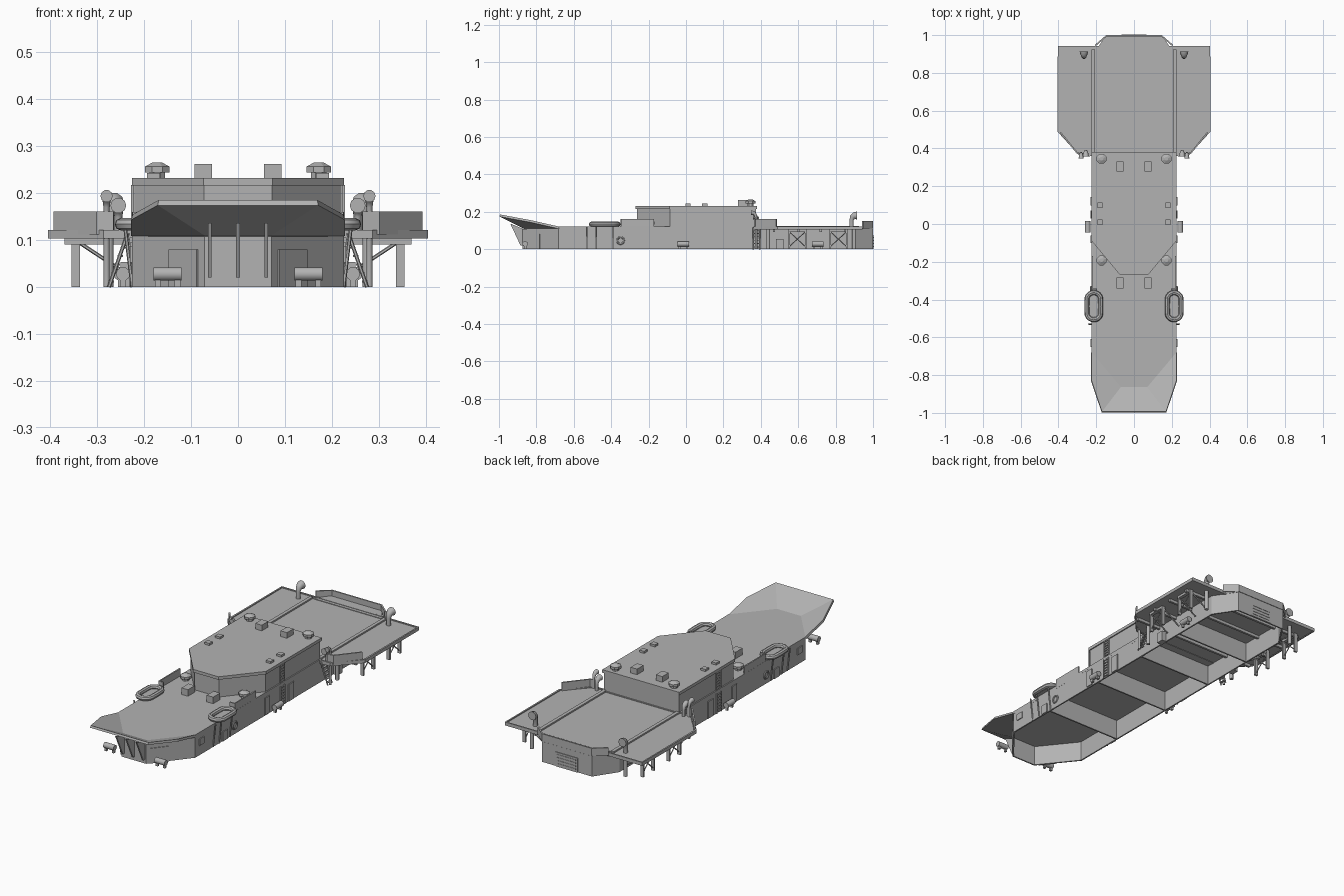
import bpy, bmesh, math
from mathutils import Vector

if "Cube" in bpy.data.objects:
    bpy.data.objects.remove(bpy.data.objects["Cube"])

grey = bpy.data.materials.new("deck_grey")
grey.use_nodes = True
COLOUR = (0.45, 0.45, 0.45, 1)
grey.diffuse_color = COLOUR
grey.node_tree.nodes["Principled BSDF"].inputs["Base Color"].default_value = COLOUR


def mesh(name, verts, faces, thick=0.0, smooth=False):
    me = bpy.data.meshes.new(name)
    me.from_pydata(verts, [], faces)
    bm = bmesh.new()
    bm.from_mesh(me)
    bmesh.ops.recalc_face_normals(bm, faces=bm.faces)
    bm.to_mesh(me)
    bm.free()
    ob = bpy.data.objects.new(name, me)
    bpy.context.collection.objects.link(ob)
    me.materials.append(grey)
    if thick:
        mod = ob.modifiers.new("thickness", "SOLIDIFY")
        mod.thickness, mod.offset = thick, 0
    if smooth:
        bpy.ops.object.select_all(action="DESELECT")
        ob.select_set(True)
        bpy.context.view_layer.objects.active = ob
        bpy.ops.object.shade_smooth_by_angle(angle=math.radians(40))
    return ob


def prism(name, pts, z0, z1, caps=True, thick=0.0):
    n = len(pts)
    verts = [(x, y, z) for z in (z0, z1) for x, y in pts]
    faces = [(i, (i + 1) % n, n + (i + 1) % n, n + i) for i in range(n)]
    if caps:
        faces += [tuple(range(n)), tuple(range(n, 2 * n))]
    return mesh(name, verts, faces, thick)


def wall(name, pts, z0, z1, thick=0.008):
    n = len(pts)
    verts = [(x, y, z) for z in (z0, z1) for x, y in pts]
    return mesh(name, verts, [(i, i + 1, n + i + 1, n + i) for i in range(n - 1)], thick)


def box(name, c, size):
    x, y, z = c
    a, b, h = size[0] / 2, size[1] / 2, size[2] / 2
    return prism(name, [(x - a, y - b), (x + a, y - b), (x + a, y + b), (x - a, y + b)], z - h, z + h)


def loft(name, rings, smooth=True):
    n = len(rings[0])
    faces = [(k * n + i, k * n + (i + 1) % n, (k + 1) * n + (i + 1) % n, (k + 1) * n + i)
             for k in range(len(rings) - 1) for i in range(n)]
    faces += [tuple(range(n)), tuple(range((len(rings) - 1) * n, len(rings) * n))]
    return mesh(name, [v for r in rings for v in r], faces, smooth=smooth)


def tube(name, path, radii, sides=10, smooth=True):
    """Round tube through a path, with one radius per point."""
    path = [Vector(p) for p in path]
    if not isinstance(radii, (list, tuple)):
        radii = [radii] * len(path)
    rings = []
    for i, p in enumerate(path):
        t = (path[min(i + 1, len(path) - 1)] - path[max(i - 1, 0)]).normalized()
        u = t.cross(Vector((1, 0, 0)) if abs(t.x) < 0.9 else Vector((0, 1, 0))).normalized()
        v = t.cross(u)
        rings.append([p + radii[i] * (u * math.cos(a) + v * math.sin(a))
                      for a in [math.tau * (j + 0.5) / sides for j in range(sides)]])
    return loft(name, rings, smooth)


def stadium_ring(name, c, rx, ry, r, axis="z"):
    """Closed rounded ring, lying flat or facing sideways."""
    verts, n, m = [], 24, 8
    for i in range(n):
        a = math.tau * i / n
        ca, sa = math.cos(a), math.sin(a)
        straight = (ry - rx) * (1 if sa > 0.01 else -1 if sa < -0.01 else 0)
        for j in range(m):
            b = math.tau * j / m
            q = rx + r * math.cos(b)
            p = (q * ca, q * sa + straight, r * math.sin(b))
            if axis == "x":
                p = (p[2], p[0], p[1])
            verts.append(tuple(c[k] + p[k] for k in range(3)))
    faces = [(i * m + j, i * m + (j + 1) % m, (i + 1) % n * m + (j + 1) % m, (i + 1) % n * m + j)
             for i in range(n) for j in range(m)]
    return mesh(name, verts, faces, smooth=True)


def both(half):
    """Mirror a half outline, given front to back, across x = 0."""
    return [(x, y) for x, y in half] + [(-x, y) for x, y in reversed(half)]


def ladder(name, x, y, z0, z1, width=0.036):
    for d in (-width / 2, width / 2):
        box(name + "_rail", (x, y + d, (z0 + z1) / 2), (0.006, 0.005, z1 - z0))
    for i in range(7):
        box(name + "_rung", (x, y, z0 + (i + 0.5) * (z1 - z0) / 7), (0.005, width, 0.004))


# Lower house, open underneath, with cross bulkheads
HULL = both([(0.07, -0.87), (0.222, -0.68), (0.222, 0.88), (0.145, 0.995)])
prism("lower_house_wall", HULL, 0, 0.108, caps=False, thick=0.008)
for y in (-0.4, -0.02, 0.32, 0.62):
    box("bulkhead", (0, y, 0.054), (0.436, 0.008, 0.108))

# Decks
prism("fore_deck", both([(0.07, -0.865), (0.226, -0.68), (0.226, 0.38)]), 0.106, 0.121)
DECK = both([(0.285, 0.365), (0.4, 0.49), (0.4, 0.94)])
prism("aft_deck", DECK, 0.106, 0.117)
prism("deck_edge", DECK, 0.104, 0.122, caps=False, thick=0.01)
prism("stern_deck", both([(0.2, 0.92), (0.15, 0.998)]), 0.106, 0.12)
wall("stern_bulwark", [(0.205, 0.945), (0.145, 0.997), (-0.145, 0.997), (-0.205, 0.945)], 0.11, 0.15)
for y in (0.47, 0.6, 0.72, 0.85):
    box("deck_beam", (0, y, 0.099), (0.74, 0.012, 0.016))

# Bow flare with triangular brackets below
inner = [(-0.226, -0.68, 0.115), (-0.07, -0.865, 0.115), (0.07, -0.865, 0.115), (0.226, -0.68, 0.115)]
outer = [(-0.226, -0.83, 0.149), (-0.17, -0.996, 0.18), (0.17, -0.996, 0.18), (0.226, -0.83, 0.149)]
mesh("bow_flare", inner + outer, [(i, i + 1, i + 5, i + 4) for i in range(3)], 0.012)
for x in (-0.06, 0, 0.06):
    mesh("flare_bracket", [(x, -0.87, 0.02), (x, -0.885, 0.02), (x, -0.94, 0.137), (x, -0.87, 0.108)],
         [(0, 1, 2, 3)], 0.008)

# Upper house and roof
UPPER = [(0.072, -0.262), (0.22, -0.085), (0.22, 0.375)]
prism("upper_house", both(UPPER), 0.115, 0.218)
prism("upper_roof", both([(0.074, -0.27), (0.226, -0.088), (0.226, 0.38)]), 0.216, 0.232)

# Stern door with slats
box("stern_door_frame", (0, 0.999, 0.038), (0.13, 0.006, 0.076))
for i in range(4):
    box("stern_door_slat", (0, 1.0, 0.015 + i * 0.016), (0.11, 0.008, 0.006))


def mushroom(x, y, z):
    tube("vent_stem", [(x, y, z), (x, y, z + 0.02)], 0.018, 8, False)
    tube("vent_cap", [(x, y, z + 0.012), (x, y, z + 0.025), (x, y, z + 0.034)], [0.028, 0.028, 0.01], 8, False)


def cowl(x, y, z, top, r, face):
    """Pipe vent with a flared mouth facing along y."""
    path = [(x, y, z), (x, y, top - 0.03), (x, y + face * 0.005, top - 0.014),
            (x, y + face * 0.014, top - 0.006), (x, y + face * 0.028, top - 0.006)]
    tube("cowl_vent", path, [r * 0.6, r * 0.6, r * 0.8, r, r * 1.2])


def roller(x, y, along):
    d = Vector((0.03, 0, 0)) if along == "x" else Vector((0, 0.03, 0))
    c = Vector((x, y, 0.028))
    tube("roller", [c - d, c + d], 0.015)
    for k in (-0.7, 0.7):
        p = c + d * k
        box("roller_leg", (p.x, p.y, 0.012), (0.012, 0.012, 0.024))


for s in (-1, 1):
    # Deck and roof fittings
    mushroom(s * 0.172, 0.345, 0.232)
    mushroom(s * 0.172, -0.193, 0.121)
    box("roof_locker", (s * 0.074, 0.305, 0.246), (0.038, 0.054, 0.032))
    box("fore_locker", (s * 0.074, -0.312, 0.138), (0.038, 0.058, 0.036))
    for y in (0.1, 0.01):
        box("roof_hatch", (s * 0.18, y, 0.236), (0.028, 0.028, 0.014))
    box("deck_ridge", (s * 0.215, 0.65, 0.121), (0.018, 0.55, 0.008))
    cowl(s * 0.265, 0.885, 0.115, 0.185, 0.019, 1)
    cowl(s * 0.28, 0.375, 0, 0.2, 0.011, -1)
    cowl(s * 0.255, 0.385, 0.115, 0.18, 0.014, -1)

    # Bulwarks
    wall("side_bulwark", [(s * 0.195, -0.345), (s * 0.222, -0.345), (s * 0.222, -0.17)], 0.115, 0.16)
    wall("wing_bulwark", [(s * 0.265, 0.37), (s * 0.3, 0.375), (s * 0.39, 0.485)], 0.112, 0.161)

    # Life raft on its cradle
    stadium_ring("life_raft", (s * 0.213, -0.435, 0.134), 0.037, 0.072, 0.013)
    box("raft_floor", (s * 0.213, -0.435, 0.126), (0.06, 0.13, 0.006))
    for y in (-0.53, -0.48, -0.39):
        tube("raft_strut", [(s * 0.225, y, 0), (s * 0.24, y, 0.122)], 0.004, 6)

    # Rollers around the base
    roller(s * 0.15, -0.86, "x")
    roller(s * 0.245, -0.015, "y")
    roller(s * 0.25, 0.705, "y")

    # Doors, windows and portholes on the sides
    for y, z, w, h in ((-0.63, 0.07, 0.04, 0.035), (-0.435, 0.026, 0.04, 0.05),
                       (0.12, 0.047, 0.045, 0.09), (-0.08, 0.05, 0.04, 0.09)):
        box("side_panel", (s * 0.227, y, z), (0.007, w, h))
    stadium_ring("porthole", (s * 0.227, -0.35, 0.046), 0.018, 0.018, 0.005, "x")
    a, b = Vector((0.085, -0.856)), Vector((0.145, -0.781))
    wall("fore_door", [(s * a.x, a.y), (s * b.x, b.y)], 0, 0.08)

    # Ladders and stairs
    ladder("upper_ladder", s * 0.225, 0.05, 0.121, 0.218)
    ladder("lower_ladder", s * 0.228, 0.05, 0, 0.106)
    for y in (0.36, 0.395):
        tube("stair_rail", [(s * 0.275, y, 0), (s * 0.235, y, 0.115)], 0.004, 6)
    for i in range(6):
        box("stair_tread", (s * (0.27 - i * 0.0065), 0.378, 0.012 + i * 0.018), (0.012, 0.036, 0.004))

    # Pillars and lockers below the wing
    tube("wing_pillar", [(s * 0.275, 0.44, 0), (s * 0.275, 0.44, 0.108)], 0.01)
    tube("wing_pillar", [(s * 0.275, 0.9, 0), (s * 0.275, 0.9, 0.108)], 0.01)
    box("wing_locker", (s * 0.235, 0.5, 0.027), (0.03, 0.04, 0.054))

    # Braced trestles under the wing
    for y0, y1 in ((0.55, 0.64), (0.77, 0.86)):
        for y in (y0, y1):
            box("trestle_post", (s * 0.346, y, 0.053), (0.018, 0.01, 0.106))
            tube("trestle_stay", [(s * 0.24, y, 0.03), (s * 0.346, y, 0.1)], 0.004, 6)
        for za, zb in ((0.012, 0.095), (0.095, 0.012)):
            tube("trestle_brace", [(s * 0.346, y0, za), (s * 0.346, y1, zb)], 0.003, 6)
        box("trestle_head", (s * 0.346, (y0 + y1) / 2, 0.1), (0.018, y1 - y0, 0.012))
